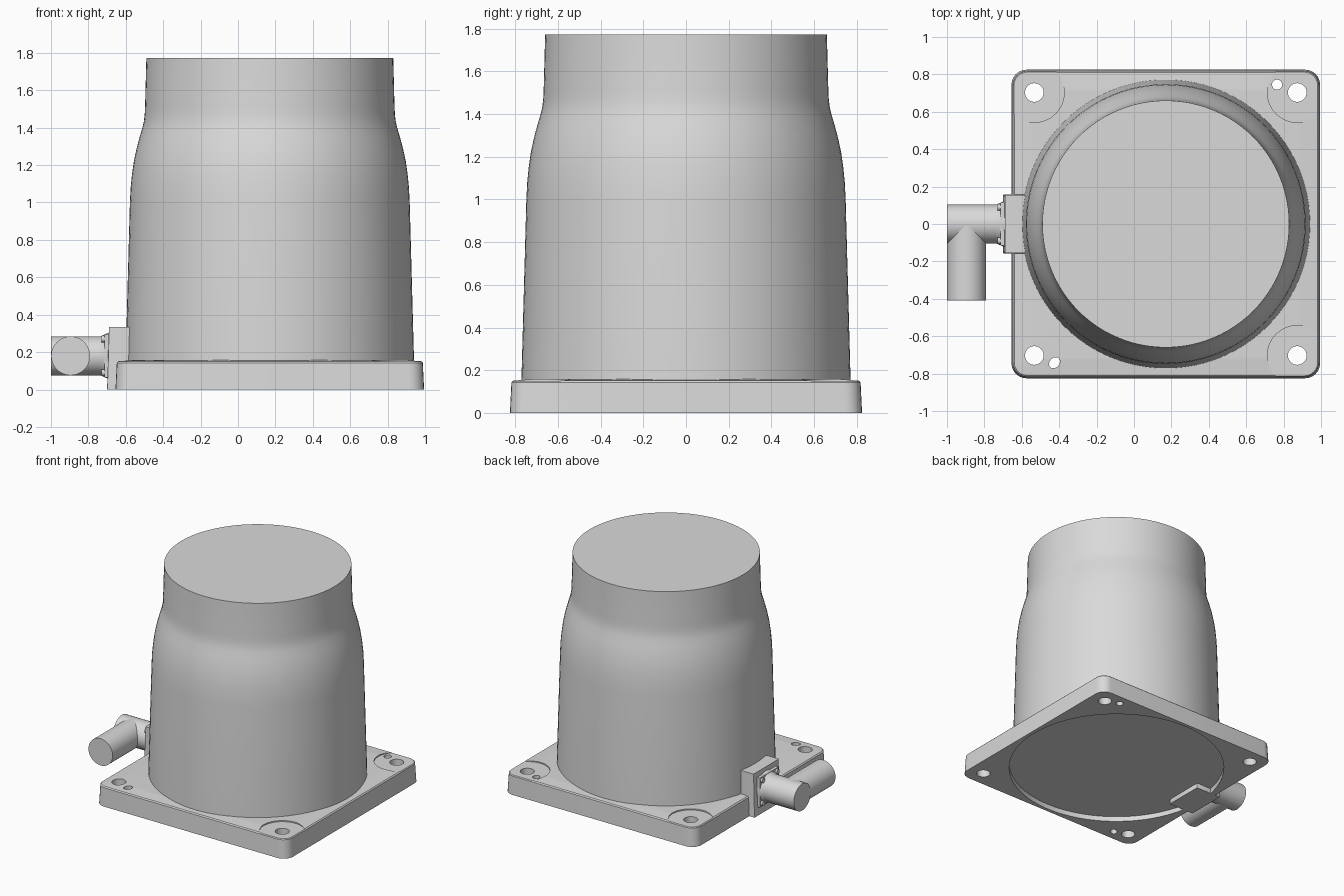
import bpy, bmesh, math
from mathutils import Matrix, Vector

cube = bpy.data.objects.get("Cube")
if cube:
    bpy.data.objects.remove(cube, do_unlink=True)

GREY = bpy.data.materials.new("plain_grey")
GREY.use_nodes = True
colour = (0.7, 0.7, 0.7, 1)
GREY.diffuse_color = colour
GREY.node_tree.nodes["Principled BSDF"].inputs["Base Color"].default_value = colour

CX, CY = 0.17, 0.0      # axis of the housing
HOLE = 0.703            # mounting hole offset from the axis


def finish(name, bm):
    bmesh.ops.recalc_face_normals(bm, faces=bm.faces)
    mesh = bpy.data.meshes.new(name)
    bm.to_mesh(mesh)
    bm.free()
    mesh.materials.append(GREY)
    obj = bpy.data.objects.new(name, mesh)
    bpy.context.collection.objects.link(obj)
    return obj


def activate(obj):
    bpy.ops.object.select_all(action='DESELECT')
    obj.select_set(True)
    bpy.context.view_layer.objects.active = obj


def smooth(obj):
    activate(obj)
    bpy.ops.object.shade_smooth_by_angle(angle=math.radians(30))


def loft(name, rings):
    """Skin a stack of equal-length rings and cap both ends."""
    bm = bmesh.new()
    loops = [[bm.verts.new(p) for p in ring] for ring in rings]
    n = len(loops[0])
    for a, b in zip(loops, loops[1:]):
        for i in range(n):
            j = (i + 1) % n
            bm.faces.new((a[i], a[j], b[j], b[i]))
    bm.faces.new(loops[0])
    bm.faces.new(loops[-1])
    return finish(name, bm)


def circle(r, z, n=96):
    return [(CX + r * math.cos(math.tau * i / n), CY + r * math.sin(math.tau * i / n), z)
            for i in range(n)]


def rounded_rect(cx, cy, hx, hy, r, z, steps=6):
    pts = []
    for k, (sx, sy) in enumerate(((1, 1), (-1, 1), (-1, -1), (1, -1))):
        for s in range(steps + 1):
            a = (k + s / steps) * math.pi / 2
            pts.append((cx + sx * (hx - r) + r * math.cos(a),
                        cy + sy * (hy - r) + r * math.sin(a), z))
    return pts


def rod(name, start, end, r1, r2=None, n=48, stretch=1, turn=0):
    start, end = Vector(start), Vector(end)
    axis = end - start
    m = (Matrix.Translation((start + end) / 2) @ axis.to_track_quat('Z', 'Y').to_matrix().to_4x4()
         @ Matrix.Rotation(turn, 4, 'Z') @ Matrix.Diagonal((stretch, 1, 1, 1)))
    bm = bmesh.new()
    bmesh.ops.create_cone(bm, cap_ends=True, segments=n, radius1=r1,
                          radius2=r1 if r2 is None else r2, depth=axis.length, matrix=m)
    return finish(name, bm)


def upright(x, y, r, low, high, **kw):
    return rod("cutter", (x, y, low), (x, y, high), r, **kw)


def cut(target, cutter):
    mod = target.modifiers.new("cut", 'BOOLEAN')
    mod.operation = 'DIFFERENCE'
    mod.solver = 'EXACT'
    mod.object = cutter
    activate(target)
    bpy.ops.object.modifier_apply(modifier=mod.name)
    bpy.data.objects.remove(cutter, do_unlink=True)


# Square base flange with slight draft and crowned top
flange = loft("base_flange", [rounded_rect(CX, CY, h, h, r, z) for h, r, z in (
    (0.825, 0.08, 0), (0.818, 0.078, 0.143), (0.81, 0.07, 0.151), (0.72, 0.06, 0.158))])

# Shallow round recess underneath
cut(flange, upright(CX, CY, 0.798, -0.1, 0.04, n=96))

# Corner spot faces and mounting holes
for sx in (-1, 1):
    for sy in (-1, 1):
        x, y = CX + sx * HOLE, CY + sy * HOLE
        if (sx, sy) != (-1, -1):
            cut(flange, upright(x, y, 0.16, 0.149, 0.3))
        cut(flange, upright(x, y, 0.05, -0.1, 0.3, n=32))

# Locating hole and locating slot
cut(flange, upright(0.765, 0.745, 0.027, -0.1, 0.3, n=24))
cut(flange, upright(-0.425, -0.742, 0.026, -0.1, 0.3, n=24, stretch=1.25, turn=math.pi / 4))
smooth(flange)

# Housing with drafted wall, rounded shoulder and collar
profile = ((0.772, 0.1), (0.771, 0.16), (0.748, 1.0), (0.744, 1.08), (0.737, 1.15),
           (0.727, 1.22), (0.712, 1.29), (0.696, 1.35), (0.681, 1.4), (0.673, 1.435),
           (0.669, 1.47), (0.667, 1.51), (0.66, 1.772))
smooth(loft("housing", [circle(r, z) for r, z in profile]))

# Side boss for the cable outlet
smooth(loft("outlet_boss", [rounded_rect(-0.59, 0, hx, hy, 0.006, z, 2) for hx, hy, z in (
    (0.11, 0.158, 0), (0.1, 0.155, 0.335))]))

# Connector: seat plate, flared neck and angled plug
bm = bmesh.new()
bmesh.ops.create_cube(bm, size=1, matrix=Matrix.Translation((-0.7, 0, 0.18))
                      @ Matrix.Diagonal((0.03, 0.23, 0.23, 1)))
finish("connector_seat", bm)
smooth(rod("connector_neck", (-0.69, 0, 0.18), (-0.745, 0, 0.18), 0.125, 0.1))
smooth(rod("connector_body", (-0.69, 0, 0.18), (-1, 0, 0.18), 0.104))
smooth(rod("connector_outlet", (-0.895, 0, 0.18), (-0.895, -0.41, 0.18), 0.104))
for sy in (-1, 1):
    for sz in (-1, 1):
        y, z = sy * 0.09, 0.18 + sz * 0.09
        smooth(rod("seat_screw", (-0.7, y, z), (-0.73, y, z), 0.018, n=16))
